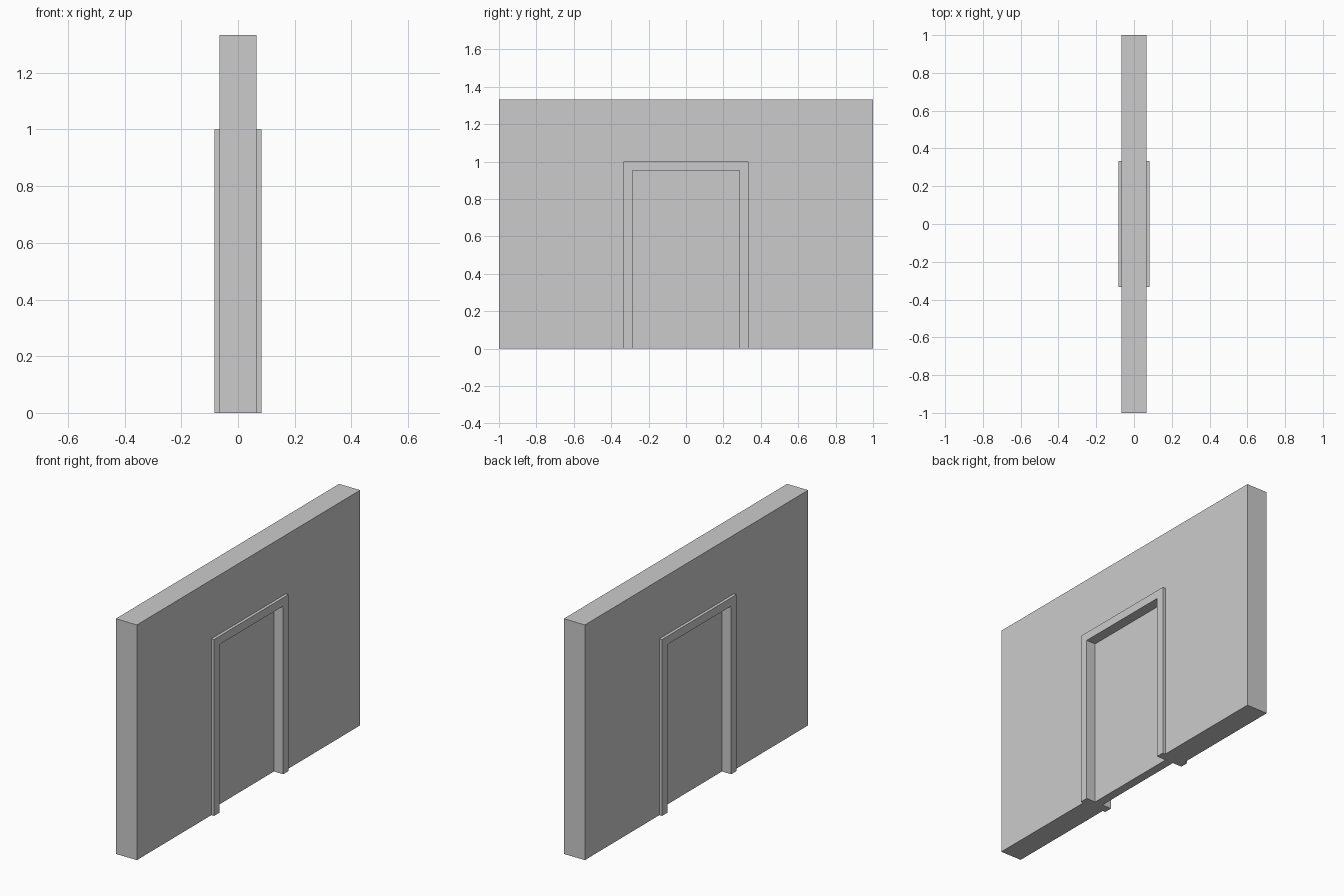
import bpy, bmesh

if "Cube" in bpy.data.objects:
    bpy.data.objects.remove(bpy.data.objects["Cube"])

WALL_X, TRIM_X, DOOR_X = 0.066, 0.083, 0.025   # half depths
OPEN_Y, OPEN_Z = 0.286, 0.953                  # doorway half width, height


def extrude_profile(name, profile, x0, x1):
    """Solid from a (y, z) outline extruded along x."""
    bm = bmesh.new()
    face = bm.faces.new([bm.verts.new((x0, y, z)) for y, z in profile])
    ext = bmesh.ops.extrude_face_region(bm, geom=[face])
    verts = [v for v in ext["geom"] if isinstance(v, bmesh.types.BMVert)]
    bmesh.ops.translate(bm, verts=verts, vec=(x1 - x0, 0, 0))
    bmesh.ops.recalc_face_normals(bm, faces=bm.faces)
    mesh = bpy.data.meshes.new(name)
    bm.to_mesh(mesh)
    bm.free()
    obj = bpy.data.objects.new(name, mesh)
    bpy.context.collection.objects.link(obj)
    return obj


def arch(half_width, height):
    """Outline of a slab with the doorway notched out of its bottom."""
    right = [(OPEN_Y, OPEN_Z), (OPEN_Y, 0), (half_width, 0), (half_width, height)]
    return right + [(-y, z) for y, z in reversed(right)]


# Wall with doorway
extrude_profile("wall", arch(1.0, 1.333), -WALL_X, WALL_X)

# Raised door frame on both wall faces
for side, name in ((1, "door_frame_right"), (-1, "door_frame_left")):
    extrude_profile(name, arch(0.333, 1.0), side * WALL_X, side * TRIM_X)

# Recessed door panel
panel = [(-OPEN_Y, 0), (OPEN_Y, 0), (OPEN_Y, OPEN_Z), (-OPEN_Y, OPEN_Z)]
extrude_profile("door_panel", panel, -DOOR_X, DOOR_X)
